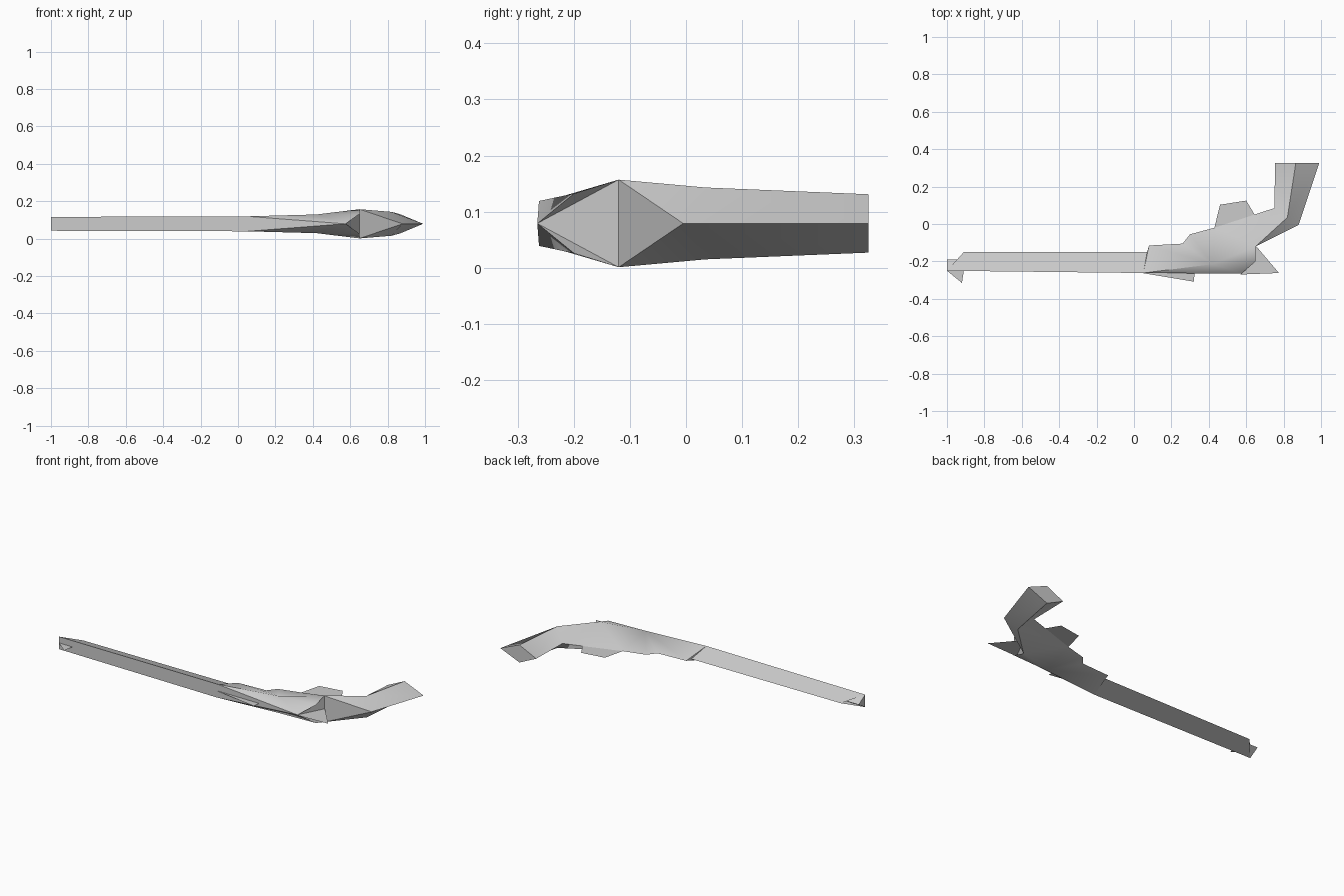
import bpy, bmesh, math

cube = bpy.data.objects.get("Cube")
if cube:
    bpy.data.objects.remove(cube, do_unlink=True)

MID = 0.079  # height of the symmetry plane

grey = bpy.data.materials.new("light_grey")
grey.use_nodes = True
colour = (0.6, 0.6, 0.6, 1)
grey.diffuse_color = colour
grey.node_tree.nodes["Principled BSDF"].inputs["Base Color"].default_value = colour


def add_object(name, bm):
    mesh = bpy.data.meshes.new(name)
    bm.to_mesh(mesh)
    bm.free()
    mesh.materials.append(grey)
    obj = bpy.data.objects.new(name, mesh)
    bpy.context.collection.objects.link(obj)
    return obj


def flat_plate(name, outline):
    bm = bmesh.new()
    bm.faces.new([bm.verts.new((x, y, MID)) for x, y in outline])
    bmesh.ops.recalc_face_normals(bm, faces=bm.faces)
    if bm.faces[:][0].normal.z < 0:
        bmesh.ops.reverse_faces(bm, faces=bm.faces)
    return add_object(name, bm)


# Outline points on the symmetry plane
rim = {
    "muzzle": (-1, -0.19), "step_low": (-0.91, -0.19), "step_high": (-0.91, -0.15),
    "s0": (0.07, -0.15), "s1": (0.08, -0.115), "s2": (0.26, -0.105),
    "s3": (0.30, -0.055), "s4": (0.43, -0.02),
    "grip_inner": (0.75, 0.085), "butt_inner": (0.755, 0.325),
    "butt_outer": (0.99, 0.325), "elbow": (0.88, -0.005),
    "nose": (0.575, -0.265),
}
# Ridge points: x, y and half thickness, repeated on both sides
ridge = {
    "M": (-1, -0.25, 0.037), "K": (0.05, -0.262, 0.04), "P": (0.42, -0.215, 0.05),
    "Q": (0.65, -0.20, 0.053), "R": (0.65, -0.12, 0.078),
    "E": (0.82, 0.035, 0.064), "G": (0.865, 0.325, 0.052),
}
# Faces of one side
side_faces = [
    "M step_low muzzle", "M step_high step_low", "M K s0 step_high",
    "K s1 s0", "K P s1", "P s2 s1", "P s3 s2", "P s4 s3", "P R s4",
    "R E grip_inner s4", "E G butt_inner grip_inner",
    "E elbow butt_outer G", "R elbow E",
    "K nose P", "nose Q P", "P Q R", "nose R Q",
]
# Faces that span both sides; a minus marks the lower ridge point
bridge_faces = [
    "M K -K -M", "K nose -K", "nose R -R", "R elbow -R",
    "G butt_outer -G butt_inner", "M muzzle -M",
]

# Body: barrel, receiver and grip as one faceted shell
bm = bmesh.new()
v = {n: bm.verts.new((x, y, MID)) for n, (x, y) in rim.items()}
for n, (x, y, h) in ridge.items():
    v[n] = bm.verts.new((x, y, MID + h))
    v["-" + n] = bm.verts.new((x, y, MID - h))
for f in side_faces:
    names = f.split()
    bm.faces.new([v[n] for n in names])
    bm.faces.new([v["-" + n if n in ridge else n] for n in reversed(names)])
for f in bridge_faces:
    bm.faces.new([v[n] for n in f.split()])
bmesh.ops.recalc_face_normals(bm, faces=bm.faces)
body = add_object("body", bm)

bpy.ops.object.select_all(action="DESELECT")
body.select_set(True)
bpy.context.view_layer.objects.active = body
bpy.ops.object.shade_smooth_by_angle(angle=math.radians(35))

# Thin flat fins on the symmetry plane
flat_plate("front_sight", [(-1, -0.25), (-0.92, -0.315), (-0.91, -0.25)])
flat_plate("lower_fin", [(0.03, -0.26), (0.32, -0.308), (0.325, -0.25)])
flat_plate("rear_sight", [(0.57, -0.27), (0.775, -0.262), (0.65, -0.115)])
flat_plate("trigger_plate", [(0.43, -0.02), (0.46, 0.103), (0.60, 0.125), (0.645, 0.05)])
